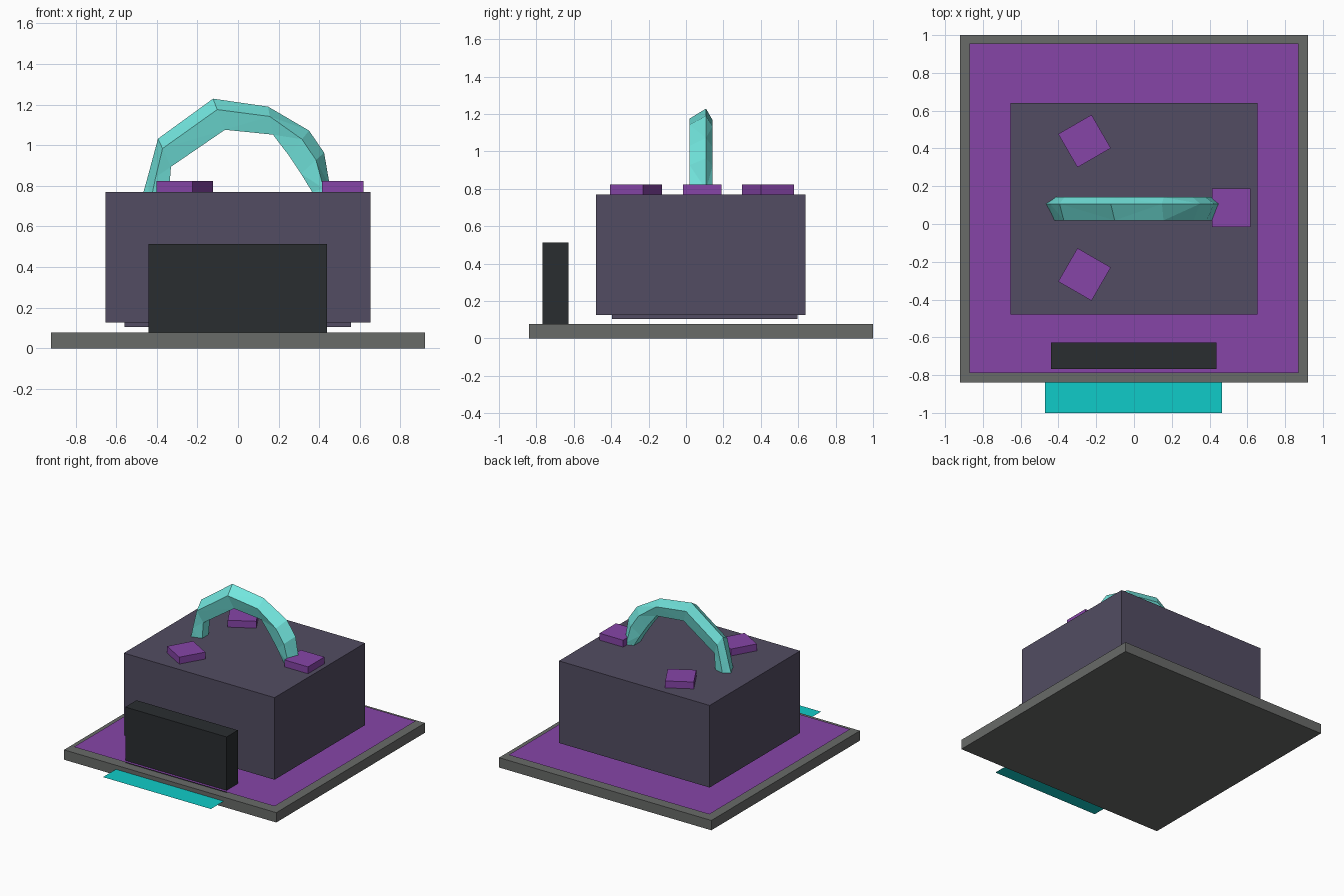
import bpy, bmesh, math
from mathutils import Matrix, Vector

if "Cube" in bpy.data.objects:
    bpy.data.objects.remove(bpy.data.objects["Cube"])


def material(name, rgb):
    m = bpy.data.materials.new(name)
    m.diffuse_color = (*rgb, 1)
    m.use_nodes = True
    m.node_tree.nodes["Principled BSDF"].inputs["Base Color"].default_value = m.diffuse_color
    return m


GREY = material("slab_grey", (0.14, 0.145, 0.14))
PURPLE = material("purple", (0.24, 0.06, 0.39))
SLATE = material("slate", (0.085, 0.073, 0.122))
DARK = material("charcoal", (0.023, 0.027, 0.03))
CYAN = material("cyan", (0.005, 0.6, 0.58))
AQUA = material("aqua", (0.17, 0.79, 0.73))


def finish(name, bm, mat):
    me = bpy.data.meshes.new(name)
    bm.to_mesh(me)
    bm.free()
    ob = bpy.data.objects.new(name, me)
    me.materials.append(mat)
    bpy.context.collection.objects.link(ob)
    return ob


def box(name, lo, hi, mat, angle=0):
    lo, hi = Vector(lo), Vector(hi)
    bm = bmesh.new()
    bmesh.ops.create_cube(bm, size=1, matrix=Matrix.Diagonal((*(hi - lo), 1)))
    ob = finish(name, bm, mat)
    ob.location = (lo + hi) / 2
    ob.rotation_euler.z = angle
    return ob


def sheet(name, x0, x1, y0, y1, z, mat):
    bm = bmesh.new()
    bm.faces.new([bm.verts.new((x, y, z))
                  for x, y in ((x0, y0), (x1, y0), (x1, y1), (x0, y1))])
    return finish(name, bm, mat)


# Base slab with its floating floor sheet and front step sheet
box("base_slab", (-0.92, -0.84, 0), (0.92, 1.0, 0.077), GREY)
sheet("floor_sheet", -0.87, 0.87, -0.79, 0.955, 0.094, PURPLE)
sheet("front_step", -0.47, 0.465, -1.0, -0.82, 0.045, CYAN)

# Main block, its recessed foot and the front panel
box("main_block", (-0.653, -0.48, 0.126), (0.653, 0.64, 0.769), SLATE)
box("block_foot", (-0.56, -0.395, 0.104), (0.556, 0.595, 0.126), SLATE)
box("front_panel", (-0.44, -0.767, 0.075), (0.438, -0.628, 0.513), DARK)

# Three pads on top, each turned 120 degrees from the last
for i, (x, y) in enumerate(((0.515, 0.087), (-0.262, 0.439), (-0.262, -0.267))):
    box(f"top_pad_{i + 1}", (x - 0.102, y - 0.102, 0.765),
        (x + 0.102, y + 0.102, 0.823), PURPLE, math.radians(120 * i))

# Faceted arch: outer and inner (x, z) points along the span
stations = [((-0.485, 0.70), (-0.345, 0.70)),
            ((-0.443, 0.85), (-0.335, 0.83)),
            ((-0.394, 1.032), (-0.33, 0.894)),
            ((-0.123, 1.229), (-0.064, 1.076)),
            ((0.148, 1.19), (0.172, 1.052)),
            ((0.35, 1.072), (0.25, 0.95)),
            ((0.424, 0.963), (0.31, 0.86)),
            ((0.453, 0.795), (0.365, 0.77)),
            ((0.45, 0.70), (0.375, 0.70))]
# Pentagon section: (depth from outer to inner, y offset)
section = [(0, 0.025), (0.35, -0.063), (1, -0.04), (1, 0.04), (0.4, 0.06)]
bm = bmesh.new()
rings = []
for outer, inner in stations:
    o, i = Vector(outer), Vector(inner)
    ring = []
    for t, dy in section:
        p = o.lerp(i, t)
        ring.append(bm.verts.new((p.x, 0.082 + dy, p.y)))
    rings.append(ring)
for a, b in zip(rings, rings[1:]):
    for k in range(5):
        n = (k + 1) % 5
        bm.faces.new((a[k], a[n], b[n], b[k]))
bm.faces.new(rings[0])
bm.faces.new(rings[-1])
bmesh.ops.triangulate(bm, faces=bm.faces[:])
bmesh.ops.recalc_face_normals(bm, faces=bm.faces[:])
finish("top_arch", bm, AQUA)
